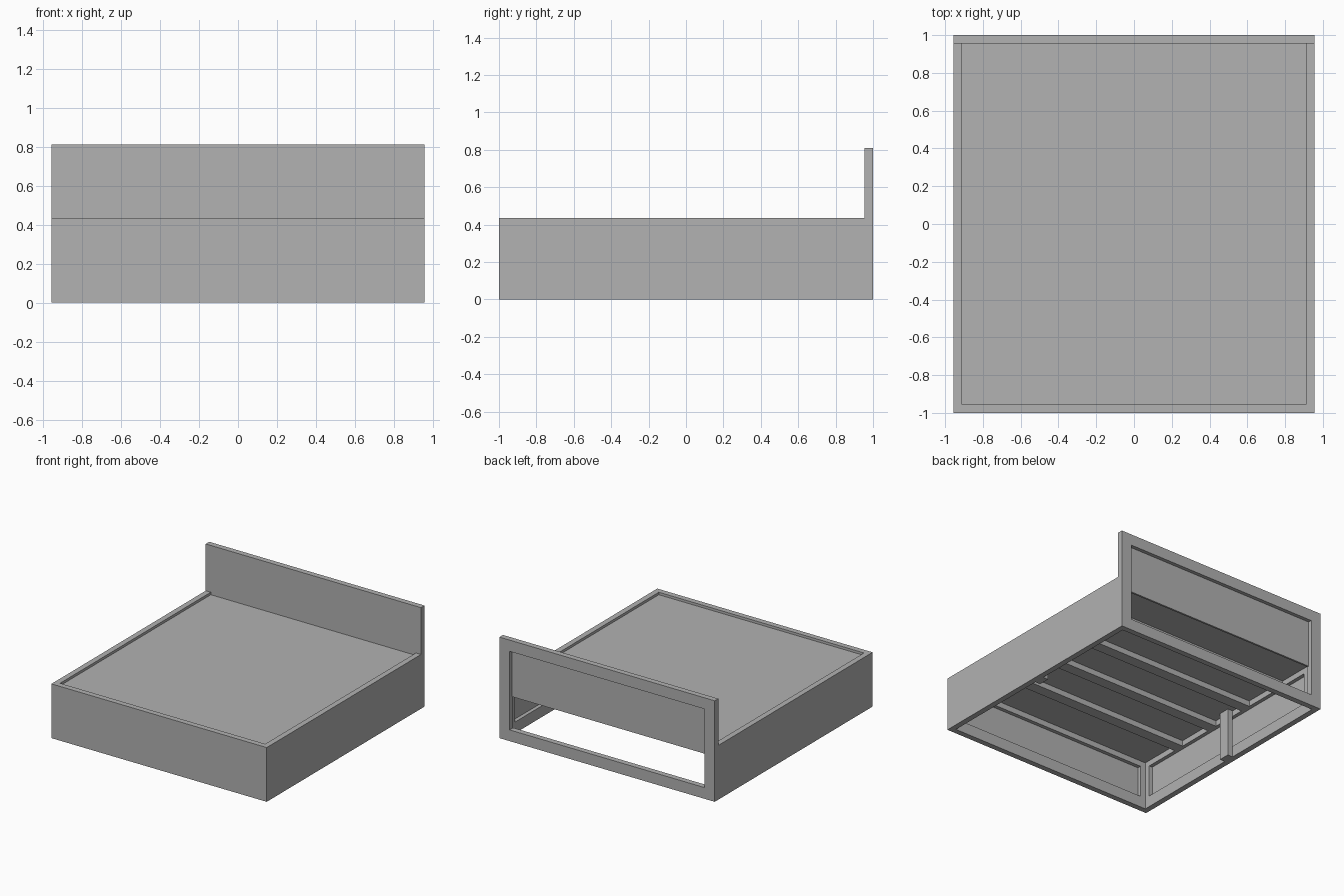
import bpy
import bmesh
from mathutils import Matrix, Vector

old = bpy.data.objects.get("Cube")
if old:
    bpy.data.objects.remove(old, do_unlink=True)

GREY = (0.445, 0.445, 0.445, 1)
mat = bpy.data.materials.new("plain grey")
mat.use_nodes = True
mat.diffuse_color = GREY
mat.node_tree.nodes["Principled BSDF"].inputs["Base Color"].default_value = GREY

# Overall dimensions
W, D = 0.955, 1.0          # half width, half depth
T = 0.045                  # thickness of every wall
SKIN = 0.015               # panel part of a wall
BORDER = 0.09              # width of the framing members
RAIL, HEAD = 0.435, 0.81   # wall heights
BOARD_TOP, BOARD_LOW = 0.415, 0.39
SLAT_LOW = RAIL - BORDER


def build(name, boxes):
    """One object from a list of (low corner, high corner) boxes."""
    bm = bmesh.new()
    for low, high in boxes:
        low, high = Vector(low), Vector(high)
        size = high - low
        place = Matrix.Translation((low + high) / 2) @ Matrix.Diagonal((*size, 1))
        bmesh.ops.create_cube(bm, size=1, matrix=place)
    mesh = bpy.data.meshes.new(name)
    bm.to_mesh(mesh)
    bm.free()
    mesh.materials.append(mat)
    obj = bpy.data.objects.new(name, mesh)
    bpy.context.collection.objects.link(obj)
    return obj


def frame(a0, a1, height, d0, d1, left=BORDER, right=BORDER):
    """Rectangular frame along x between a0 and a1, with depth d0 to d1 in y."""
    return [((a0, d0, 0), (a1, d1, BORDER)),
            ((a0, d0, height - BORDER), (a1, d1, height)),
            ((a0, d0, BORDER), (a0 + left, d1, height - BORDER)),
            ((a1 - right, d0, BORDER), (a1, d1, height - BORDER))]


# Front wall: outer panel with a frame on the inside
build("front_panel", [((-W, -D, 0), (W, -D + SKIN, RAIL))])
build("front_frame", frame(-W, W, RAIL, -D + SKIN, -D + T))

# Side walls, swapping x and y of the frame helper
inner = D - T
for name, s in (("left", 1), ("right", -1)):
    def side(boxes):
        flipped = []
        for lo, hi in boxes:
            xs = sorted((s * lo[1], s * hi[1]))
            flipped.append(((xs[0], lo[0], lo[2]), (xs[1], hi[0], hi[2])))
        return flipped
    build(name + "_side_panel",
          side([((-inner, W - SKIN, 0), (inner, W, RAIL))]))
    build(name + "_side_frame",
          side(frame(-inner, inner, RAIL, W - T, W - SKIN, left=T)))
    build(name + "_middle_post",
          side([((-T, W - 2 * T, 0), (T, W - T, BOARD_LOW))]))

# Headboard: open frame behind a panel that stops below the bed board
build("headboard_frame", frame(-W, W, HEAD, D - T + SKIN, D))
build("headboard_panel", [
    ((-W, inner, SLAT_LOW), (W, inner + SKIN, HEAD)),
    ((-W, inner, 0), (W, inner + SKIN, BORDER)),
    ((-W, inner, BORDER), (-W + BORDER, inner + SKIN, SLAT_LOW)),
    ((W - BORDER, inner, BORDER), (W, inner + SKIN, SLAT_LOW))])

# Bed board and the cross slats that carry it
build("bed_board", [((-W + T, -inner, BOARD_LOW), (W - T, inner, BOARD_TOP))])
spacing = 2 * inner / 5
for i in range(4):
    y = -inner + spacing * (i + 1)
    build(f"slat_{i + 1}", [((-W + T, y - T, SLAT_LOW), (W - T, y + T, BOARD_LOW))])
